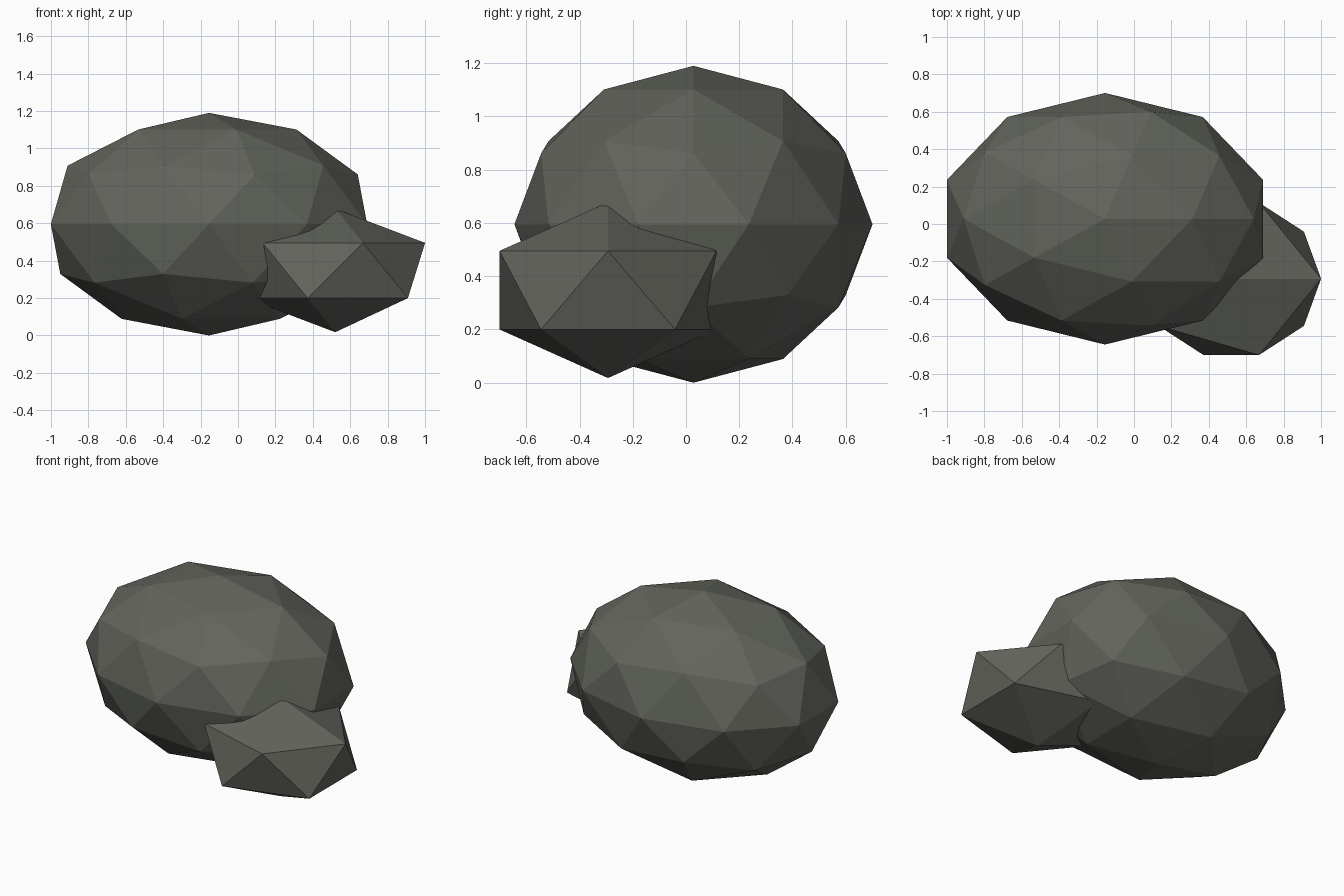
import bpy

if "Cube" in bpy.data.objects:
    bpy.data.objects.remove(bpy.data.objects["Cube"])

# One dark stone colour shared by both rocks
stone = bpy.data.materials.new("dark_stone")
stone.diffuse_color = (0.122, 0.127, 0.107, 1.0)
stone.use_nodes = True
stone.node_tree.nodes["Principled BSDF"].inputs["Base Color"].default_value = stone.diffuse_color


def rock(name, detail, centre, radii):
    """Flat-shaded, stretched icosphere boulder."""
    bpy.ops.mesh.primitive_ico_sphere_add(subdivisions=detail, radius=1.0, location=centre)
    obj = bpy.context.object
    obj.name = name
    obj.scale = radii
    bpy.ops.object.transform_apply(location=False, rotation=False, scale=True)
    bpy.ops.object.shade_flat()
    obj.data.materials.append(stone)
    return obj


# Main boulder
rock("large_rock", 2, (-0.155, 0.028, 0.595), (0.889, 0.6725, 0.595))

# Small stone leaning into its front right
rock("small_rock", 1, (0.52, -0.293, 0.3475), (0.537, 0.479, 0.33))
